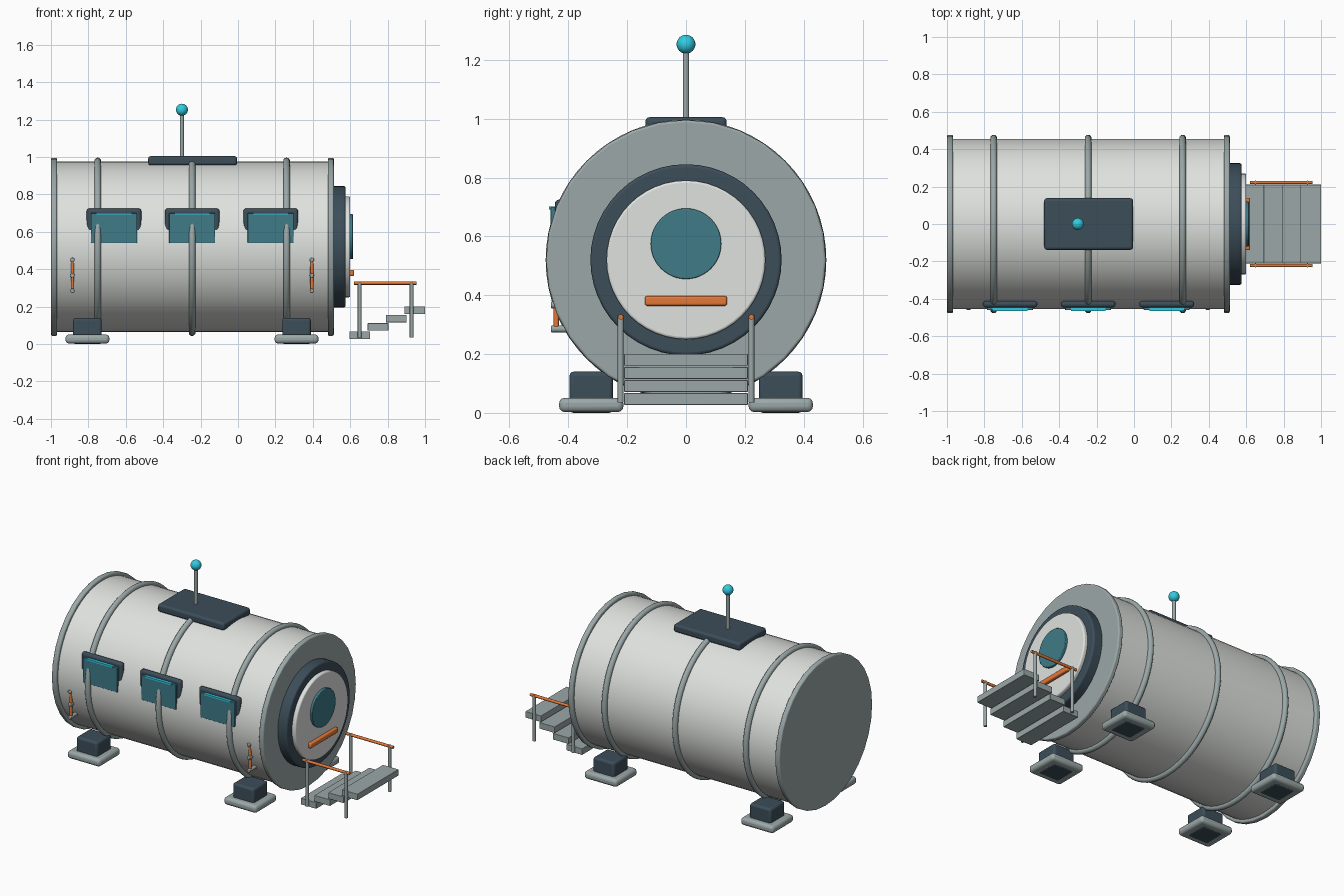
import bpy
import math
from mathutils import Vector

cube = bpy.data.objects.get("Cube")
if cube:
    bpy.data.objects.remove(cube, do_unlink=True)


def material(name, rgb):
    m = bpy.data.materials.new(name)
    m.use_nodes = True
    m.diffuse_color = (*rgb, 1)
    bsdf = next(n for n in m.node_tree.nodes if n.type == 'BSDF_PRINCIPLED')
    bsdf.inputs["Base Color"].default_value = (*rgb, 1)
    return m


WHITE = material("hull white", (0.74, 0.76, 0.73))
GREY = material("metal grey", (0.33, 0.39, 0.39))
DARK = material("dark slate", (0.045, 0.075, 0.10))
TEAL = material("teal glass", (0.05, 0.20, 0.25))
ORANGE = material("orange", (0.78, 0.19, 0.04))
CYAN = material("bright cyan", (0.03, 0.60, 0.75))

AXIS_Z = 0.52      # height of the hull axis
HULL_R = 0.455


def finish(name, mat, bevel=0, segments=3):
    ob = bpy.context.object
    ob.name = name
    ob.data.materials.append(mat)
    if bevel:
        mod = ob.modifiers.new("bevel", 'BEVEL')
        mod.width = bevel
        mod.segments = segments
        mod.limit_method = 'ANGLE'
        mod.angle_limit = math.radians(40)
    bpy.ops.object.shade_smooth_by_angle(angle=math.radians(35))
    return ob


def box(name, mat, xs, ys, zs, bevel=0):
    """Box from its extents along each axis."""
    spans = (xs, ys, zs)
    bpy.ops.mesh.primitive_cube_add(size=1, location=[(a + b) / 2 for a, b in spans])
    ob = bpy.context.object
    size = Vector([b - a for a, b in spans])
    for v in ob.data.vertices:
        v.co = v.co * size
    return finish(name, mat, bevel)


def rod(name, mat, start, end, radius, sides=12, bevel=0):
    """Cylinder between two points."""
    a, b = Vector(start), Vector(end)
    bpy.ops.mesh.primitive_cylinder_add(
        vertices=sides, radius=radius, depth=(b - a).length, location=(a + b) / 2,
        rotation=(b - a).to_track_quat('Z', 'Y').to_euler())
    return finish(name, mat, bevel)


def disc(name, mat, x0, x1, radius, z=AXIS_Z, sides=48, bevel=0):
    return rod(name, mat, (x0, 0, z), (x1, 0, z), radius, sides, bevel)


# Hull, end caps and hoops
disc("hull", WHITE, -0.98, 0.50, HULL_R, sides=64)
disc("rear_end_cap", GREY, -1.0, -0.967, 0.476, sides=32, bevel=0.008)
disc("front_end_cap", GREY, 0.48, 0.512, 0.476, sides=32, bevel=0.008)
for i, x in enumerate((-0.75, -0.245, 0.26)):
    bpy.ops.mesh.primitive_torus_add(
        major_radius=0.459, minor_radius=0.018, major_segments=64, minor_segments=12,
        location=(x, 0, AXIS_Z), rotation=(0, math.pi / 2, 0))
    finish(f"hull_hoop_{i + 1}", GREY)

# Airlock door
disc("door_collar", DARK, 0.50, 0.575, 0.325, bevel=0.01)
disc("door", WHITE, 0.56, 0.60, 0.27, bevel=0.008)
disc("door_window", TEAL, 0.59, 0.615, 0.12, z=0.575, bevel=0.004)
box("door_handle", ORANGE, (0.59, 0.62), (-0.14, 0.14), (0.364, 0.397), 0.008)

# Roof hatch and antenna
box("roof_hatch", DARK, (-0.48, -0.005), (-0.138, 0.138), (0.955, 1.005), 0.014)
rod("antenna_mast", GREY, (-0.30, 0, 0.99), (-0.30, 0, 1.25), 0.011)
bpy.ops.mesh.primitive_uv_sphere_add(segments=24, ring_count=16, radius=0.032,
                                     location=(-0.30, 0, 1.253))
finish("antenna_beacon", CYAN)

# Side windows
for i, x in enumerate((-0.663, -0.245, 0.175)):
    box(f"window_frame_{i + 1}", DARK, (x - 0.146, x + 0.146), (-0.446, -0.412),
        (0.52, 0.725), 0.015)
    box(f"window_glass_{i + 1}", TEAL, (x - 0.123, x + 0.123), (-0.46, -0.43),
        (0.54, 0.70), 0.003)
    box(f"window_light_{i + 1}", CYAN, (x - 0.093, x + 0.093), (-0.465, -0.44),
        (0.692, 0.702))

# Vertical grab rails on the window side
for side, x in (("rear", -0.885), ("front", 0.395)):
    rod(f"{side}_grab_rail", ORANGE, (x, -0.441, 0.275), (x, -0.441, 0.445), 0.009)
    for i, z in enumerate((0.285, 0.367, 0.45)):
        rod(f"{side}_grab_rail_stud_{i + 1}", GREY, (x, -0.38, z), (x, -0.459, z),
            0.012, bevel=0.004)

# Landing feet
for end, x in (("rear", -0.805), ("front", 0.313)):
    for side, y in (("right", -0.322), ("left", 0.322)):
        box(f"{end}_{side}_foot_pad", GREY, (x - 0.117, x + 0.117),
            (y - 0.109, y + 0.109), (0.003, 0.051), 0.018)
        box(f"{end}_{side}_foot_block", DARK, (x - 0.076, x + 0.076),
            (y - 0.074, y + 0.074), (0, 0.14), 0.014)

# Entry steps
for i in range(4):
    x, z = 0.595 + 0.098 * i, 0.027 + 0.0445 * i
    box(f"step_{i + 1}", GREY, (x, x + 0.111), (-0.21, 0.21), (z, z + 0.04), 0.002)

# Step handrails
for side, y in (("right", -0.222), ("left", 0.222)):
    rod(f"{side}_handrail", ORANGE, (0.62, y, 0.326), (0.955, y, 0.326), 0.009)
    for i, x in enumerate((0.65, 0.928)):
        rod(f"{side}_handrail_post_{i + 1}", GREY, (x, y, 0.035), (x, y, 0.333), 0.01)
